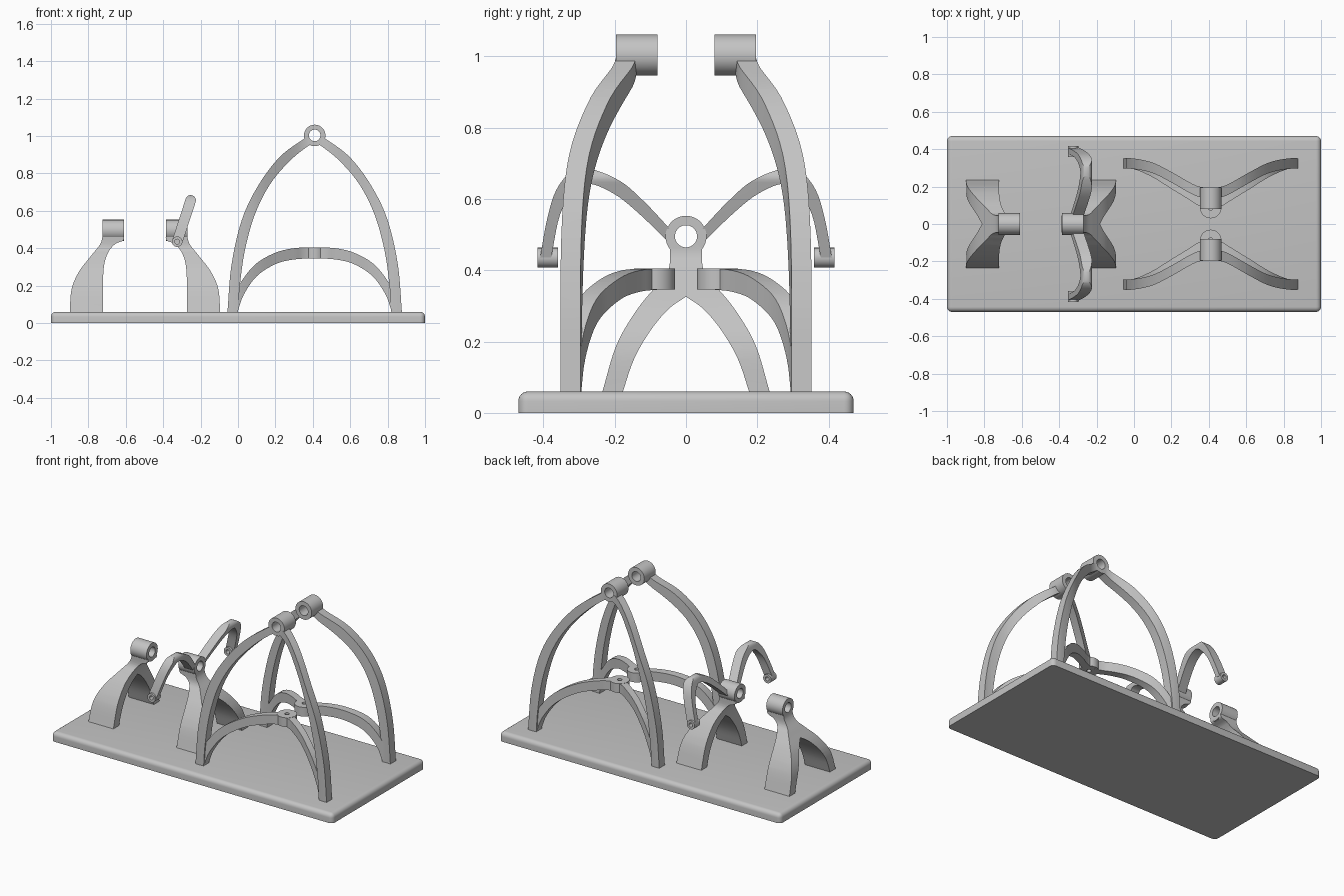
import bpy
import bmesh
import math
from mathutils import Vector, Matrix

if "Cube" in bpy.data.objects:
    bpy.data.objects.remove(bpy.data.objects["Cube"])

grey = bpy.data.materials.new("plain grey")
grey.use_nodes = True
grey.diffuse_color = (0.55, 0.55, 0.55, 1)
grey.node_tree.nodes["Principled BSDF"].inputs["Base Color"].default_value = grey.diffuse_color


def add_object(name, bm):
    bmesh.ops.recalc_face_normals(bm, faces=bm.faces)
    mesh = bpy.data.meshes.new(name)
    bm.to_mesh(mesh)
    bm.free()
    mesh.materials.append(grey)
    obj = bpy.data.objects.new(name, mesh)
    bpy.context.collection.objects.link(obj)
    return obj


def spline(pts, steps=5):
    """Smooth curve through the given points."""
    p = [Vector(q) for q in pts]
    p = [2 * p[0] - p[1]] + p + [2 * p[-1] - p[-2]]
    out = []
    for a, b, c, d in zip(p, p[1:], p[2:], p[3:]):
        for i in range(steps):
            t = i / steps
            out.append(0.5 * (2 * b + (c - a) * t + (2 * a - 5 * b + 4 * c - d) * t ** 2
                              + (3 * b - a - 3 * c + d) * t ** 3))
    return out + [p[-2]]


def mirrored(curve, centre):
    """Continue a curve with its mirror image about u = centre."""
    return curve + [Vector((2 * centre - q.x, q.y)) for q in reversed(curve[:-1])]


def prism(name, pts, axis, lo, hi):
    """Extrude a closed outline along an axis."""
    place = {"x": lambda u, v, t: (t, u, v),
             "y": lambda u, v, t: (u, t, v),
             "z": lambda u, v, t: (u, v, t)}[axis]
    bm = bmesh.new()
    ends = [[bm.verts.new(place(q[0], q[1], t)) for q in pts] for t in (lo, hi)]
    bm.faces.new(ends[0])
    bm.faces.new(ends[1])
    n = len(pts)
    for i in range(n):
        j = (i + 1) % n
        bm.faces.new((ends[0][i], ends[0][j], ends[1][j], ends[1][i]))
    return add_object(name, bm)


def rod(centre, radius, length, axis):
    turn = {"x": Matrix.Rotation(math.pi / 2, 4, "Y"),
            "y": Matrix.Rotation(math.pi / 2, 4, "X"), "z": Matrix()}[axis]
    bm = bmesh.new()
    bmesh.ops.create_cone(bm, cap_ends=True, segments=40, radius1=radius, radius2=radius,
                          depth=length, matrix=Matrix.Translation(centre) @ turn)
    return add_object("rod", bm)


def combine(obj, other, operation):
    """Apply a boolean and delete the second object."""
    mod = obj.modifiers.new("boolean", "BOOLEAN")
    mod.object, mod.operation, mod.solver = other, operation, "EXACT"
    graph = bpy.context.evaluated_depsgraph_get()
    mesh = bpy.data.meshes.new_from_object(obj.evaluated_get(graph))
    obj.modifiers.clear()
    obj.data = mesh
    bpy.data.objects.remove(other)


def add_eye(obj, centre, radius, bore, length, axis):
    """Join a tube to a part and drill it."""
    combine(obj, rod(centre, radius, length, axis), "UNION")
    combine(obj, rod(centre, bore, length + 0.1, axis), "DIFFERENCE")


parts = []

# Base plate with rounded upright corners and top edges
bm = bmesh.new()
bmesh.ops.create_cube(bm, size=1, matrix=Matrix.Translation((0, 0, 0.03))
                      @ Matrix.Diagonal((2, 0.94, 0.06, 1)))
edges = [e for e in bm.edges if max(v.co.z for v in e.verts) > 0.05]
bmesh.ops.bevel(bm, geom=edges, offset=0.027, segments=6, profile=0.5, affect="EDGES")
parts.append(add_object("base_plate", bm))

MID = 0.41
FLOOR = 0.05

# Tall arch and low arch outlines seen from the front
tall_outer = spline([(-0.057, FLOOR), (-0.035, 0.31), (0.02, 0.55), (0.105, 0.73),
                     (0.22, 0.885), (0.345, 0.98), (MID, 1.018)])
tall_inner = spline([(0, FLOOR), (0.01, 0.2), (0.037, 0.39), (0.09, 0.58),
                     (0.17, 0.74), (0.275, 0.865), (0.37, 0.943), (MID, 0.962)])
low_outer = spline([(-0.04, FLOOR), (-0.02, 0.15), (0.03, 0.24), (0.1, 0.32),
                    (0.2, 0.376), (0.3, 0.4), (MID, 0.405)])
low_inner = spline([(-0.005, FLOOR), (0.03, 0.15), (0.1, 0.25),
                    (0.2, 0.315), (0.3, 0.34), (MID, 0.346)])
# Plan curves of the arch bands: inner side, with a constant width
tall_plan = [(-0.08, 0.295), (0, 0.294), (0.1, 0.272), (0.2, 0.222),
             (0.3, 0.165), (0.35, 0.144), (MID, 0.136)]
low_plan = [(-0.08, 0.3), (0, 0.293), (0.1, 0.25), (0.2, 0.188),
            (0.3, 0.127), (0.35, 0.096), (MID, 0.075)]


def arch(name, outer, inner, plan, width, side):
    near = mirrored(spline([(x, y * side) for x, y in plan]), MID)
    far = mirrored(spline([(x, (y + width) * side) for x, y in plan]), MID)
    obj = prism(name, mirrored(outer, MID) + mirrored(inner, MID)[::-1], "y", -0.5, 0.5)
    combine(obj, prism("cutter", near + far[::-1], "z", 0, 1.2), "INTERSECT")
    parts.append(obj)
    return obj


for side, label in ((-1, "front"), (1, "back")):
    tall = arch(label + "_tall_arch", tall_outer, tall_inner, tall_plan, 0.056, side)
    add_eye(tall, (MID, 0.138 * side, 1.003), 0.0575, 0.031, 0.116, "y")
    low = arch(label + "_low_arch", low_outer, low_inner, low_plan, 0.05, side)
    add_eye(low, (MID, 0.088 * side, 0.3755), 0.0575, 0.014, 0.059, "z")

# Pair of facing supports: side outline crossed with a forked outline
flank = (spline([(-0.9, FLOOR), (-0.89, 0.18), (-0.85, 0.275), (-0.785, 0.36),
                 (-0.735, 0.425), (-0.722, 0.48)])
         + spline([(-0.612, 0.48), (-0.612, 0.443), (-0.66, 0.42), (-0.7, 0.365),
                   (-0.72, 0.27), (-0.722, FLOOR)]))
fork_outer = spline([(-0.237, FLOOR), (-0.195, 0.19), (-0.137, 0.29), (-0.08, 0.36),
                     (-0.048, 0.405), (-0.045, 0.485)])
fork_inner = spline([(-0.18, FLOOR), (-0.146, 0.15), (-0.1, 0.23), (-0.05, 0.29), (0, 0.326)])
fork = (fork_outer + [Vector((-q.x, q.y)) for q in reversed(fork_outer)]
        + mirrored(fork_inner, 0)[::-1])
AXIS = -0.4975
for name, flip in (("right_support", False), ("left_support", True)):
    outline = [(2 * AXIS - q.x, q.y) if flip else tuple(q) for q in flank]
    eye_x = 2 * AXIS + 0.668 if flip else -0.668
    obj = prism(name, outline, "y", -0.4, 0.4)
    combine(obj, prism("cutter", fork, "x", -1, 0), "INTERSECT")
    add_eye(obj, (eye_x, 0, 0.495), 0.0575, 0.031, 0.115, "x")
    parts.append(obj)

# Two curved horns leaning on the left support, each ending in a small eye
low_end, high_end, half = Vector((-0.325, 0.435)), Vector((-0.253, 0.656)), 0.028
lean = math.atan2(*(high_end - low_end).yx)
capsule = []
for end, start in ((high_end, lean - math.pi / 2), (low_end, lean + math.pi / 2)):
    for i in range(13):
        a = start + math.pi * i / 12
        capsule.append(end + half * Vector((math.cos(a), math.sin(a))))
horn_outer = spline([(0.409, 0.435), (0.39, 0.54), (0.365, 0.622), (0.325, 0.672),
                     (0.27, 0.684), (0.185, 0.65), (0.115, 0.59), (0.04, 0.51)])
horn_inner = spline([(0.378, 0.435), (0.353, 0.556), (0.312, 0.622), (0.27, 0.642),
                     (0.2, 0.613), (0.13, 0.557), (0.04, 0.47)])
for side, label in ((-1, "front"), (1, "back")):
    outline = [(q.x * side, q.y) for q in horn_outer + horn_inner[::-1]]
    obj = prism(label + "_horn", outline, "x", -0.6, 0)
    combine(obj, prism("cutter", capsule, "y", -0.6, 0.6), "INTERSECT")
    add_eye(obj, (low_end.x, 0.388 * side, low_end.y), half, 0.013, 0.057, "y")
    # Keep the bore of the support clear
    combine(obj, rod((-0.32, 0, 0.495), 0.05, 0.3, "x"), "DIFFERENCE")
    parts.append(obj)

# Smooth curved faces, keep sharp edges
bpy.ops.object.select_all(action="DESELECT")
for obj in parts:
    obj.select_set(True)
bpy.context.view_layer.objects.active = parts[0]
bpy.ops.object.shade_smooth_by_angle(angle=math.radians(30))
